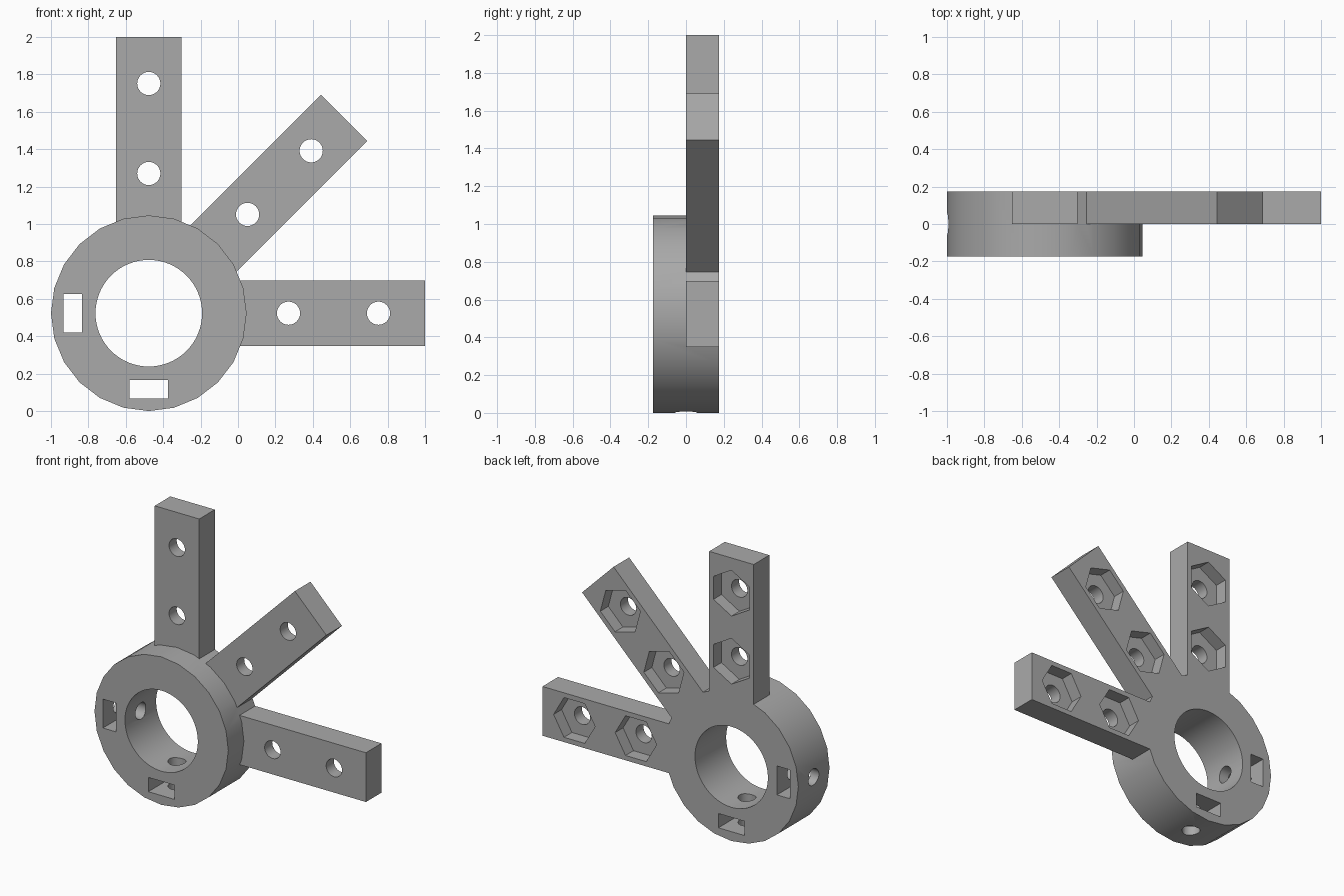
import bpy
from math import radians, cos, sin, pi
from mathutils import Matrix, Vector

cube = bpy.data.objects.get("Cube")
if cube:
    bpy.data.objects.remove(cube, do_unlink=True)

grey = bpy.data.materials.new("plain grey")
grey.use_nodes = True
grey.diffuse_color = (0.4, 0.4, 0.4, 1)
grey.node_tree.nodes["Principled BSDF"].inputs["Base Color"].default_value = (0.4, 0.4, 0.4, 1)

RING_R, BORE_R, HALF = 0.523, 0.285, 0.174
HUB = Vector((RING_R - 1, 0, RING_R))
REACH = 2 - RING_R
HOLE_R = 0.062


def turn(angle):
    """Hub frame whose local x points outward at the given angle in the xz plane."""
    return Matrix.Translation(HUB) @ Matrix.Rotation(-radians(angle), 4, 'Y')


def box(name, frame, lo, hi):
    bpy.ops.mesh.primitive_cube_add(size=1)
    ob = bpy.context.object
    ob.name = name
    lo, hi = Vector(lo), Vector(hi)
    ob.data.transform(frame @ Matrix.Translation((lo + hi) / 2) @ Matrix.Diagonal((*(hi - lo), 1)))
    return ob


def prism(name, frame, sides, radius, start, end, dist=0, axis='Y'):
    """Cylinder along local y (at distance dist outward) or along local x."""
    bpy.ops.mesh.primitive_cylinder_add(vertices=sides, radius=radius, depth=end - start)
    ob = bpy.context.object
    ob.name = name
    mid = (start + end) / 2
    if axis == 'Y':
        # the quarter turn puts a corner on the outward axis
        local = (Matrix.Translation((dist, mid, 0)) @ Matrix.Rotation(pi / 2, 4, 'X')
                 @ Matrix.Rotation(pi / 2, 4, 'Z'))
    else:
        local = Matrix.Translation((mid, 0, 0)) @ Matrix.Rotation(pi / 2, 4, 'Y')
    ob.data.transform(frame @ local)
    return ob


def combine(target, tool, operation):
    mod = target.modifiers.new("join", 'BOOLEAN')
    mod.operation, mod.object, mod.solver = operation, tool, 'EXACT'
    bpy.context.view_layer.objects.active = target
    bpy.ops.object.modifier_apply(modifier=mod.name)
    bpy.data.objects.remove(tool, do_unlink=True)


# Ring body
bracket = prism("ring_bracket", turn(0), 24, RING_R, -HALF, HALF)

# Three arms fanned out from the ring
ANGLES = (0, 45, 90)
for a in ANGLES:
    combine(bracket, box("arm", turn(a), (0.36, 0, -HALF), (REACH, HALF, HALF)), 'UNION')

# Central bore
combine(bracket, prism("bore", turn(0), 64, BORE_R, -0.4, 0.4), 'DIFFERENCE')

# Bolt holes with hexagonal nut pockets sunk into the back of each arm
for a in ANGLES:
    for d in (0.747, 1.228):
        combine(bracket, prism("bolt_hole", turn(a), 32, HOLE_R, -0.1, 0.3, d), 'DIFFERENCE')
        combine(bracket, prism("nut_pocket", turn(a), 6, 0.162, 0.085, 0.3, d), 'DIFFERENCE')

# Set-screw holes and nut slots on the left and bottom of the ring
for a in (180, 270):
    combine(bracket, prism("screw_hole", turn(a), 32, HOLE_R - 0.004, 0.2, 0.6, axis='X'), 'DIFFERENCE')
    combine(bracket, box("nut_slot", turn(a), (0.356, -0.4, -0.102), (0.457, 0.4, 0.102)), 'DIFFERENCE')

# Finish
bracket.data.materials.clear()
bracket.data.materials.append(grey)
for p in bracket.data.polygons:
    p.material_index = 0
bpy.ops.object.select_all(action='DESELECT')
bracket.select_set(True)
bpy.context.view_layer.objects.active = bracket
bpy.ops.object.shade_smooth_by_angle(angle=radians(30))
